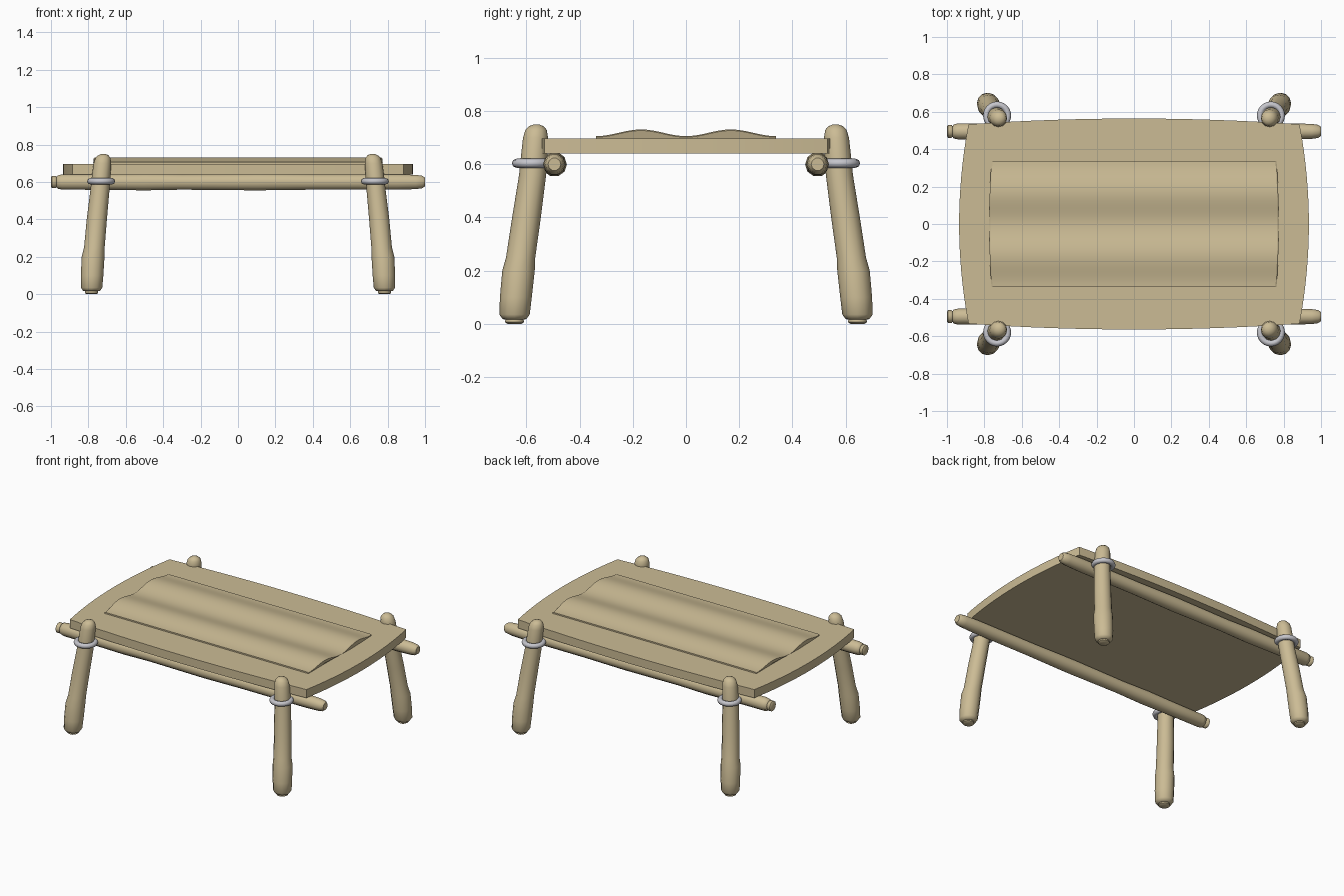
import bpy, bmesh, math
from mathutils import Vector

cube = bpy.data.objects.get("Cube")
if cube:
    bpy.data.objects.remove(cube)


def material(name, rgb):
    m = bpy.data.materials.new(name)
    m.use_nodes = True
    m.diffuse_color = (*rgb, 1)
    m.node_tree.nodes["Principled BSDF"].inputs["Base Color"].default_value = (*rgb, 1)
    return m


wood = material("pale wood", (0.60, 0.50, 0.30))
metal = material("grey binding", (0.56, 0.56, 0.60))


def finish(bm, name, mat, angle=40):
    bmesh.ops.recalc_face_normals(bm, faces=bm.faces)
    mesh = bpy.data.meshes.new(name)
    bm.to_mesh(mesh)
    bm.free()
    mesh.materials.append(mat)
    ob = bpy.data.objects.new(name, mesh)
    bpy.context.collection.objects.link(ob)
    bpy.ops.object.select_all(action='DESELECT')
    ob.select_set(True)
    bpy.context.view_layer.objects.active = ob
    bpy.ops.object.shade_smooth_by_angle(angle=math.radians(angle))
    return ob


def loft(bm, loops):
    """Bridge point loops of equal length and cap both ends."""
    rings = [[bm.verts.new(p) for p in loop] for loop in loops]
    n = len(rings[0])
    for a, b in zip(rings, rings[1:]):
        for i in range(n):
            j = (i + 1) % n
            bm.faces.new((a[i], a[j], b[j], b[i]))
    bm.faces.new(rings[0][::-1])
    bm.faces.new(rings[-1])


def pole(name, stations, u, v, sides=10):
    """Round pole through (centre, radius) stations, rings spanned by u and v."""
    bm = bmesh.new()
    angles = [math.tau * i / sides for i in range(sides)]
    loft(bm, [[Vector(c) + r * (math.cos(a) * u + math.sin(a) * v) for a in angles]
              for c, r in stations])
    return finish(bm, name, wood, 50)


X, Y, Z = Vector((1, 0, 0)), Vector((0, 1, 0)), Vector((0, 0, 1))

# Table top: slab with four gently bowed edges
steps = 16
hx, hy, bow_x, bow_y = 0.885, 0.533, 0.05, 0.031
outline = []
for i in range(steps):
    t = 2 * i / steps - 1
    outline.append((hx * t, -hy - bow_y * (1 - t * t)))
for i in range(steps):
    t = 2 * i / steps - 1
    outline.append((hx + bow_x * (1 - t * t), hy * t))
outline += [(-x, -y) for x, y in outline]
bm = bmesh.new()
loft(bm, [[(x, y, z) for x, y in outline] for z in (0.64, 0.697)])
finish(bm, "table_top", wood, 30)

# Raised centre panel with two long waves
half = 0.338
ys = [half * (2 * i / 32 - 1) for i in range(33)]
wave = [(y, 0.706 + 0.0125 * (1 - math.cos(math.tau * y / half))) for y in ys]
section = [(-half, 0.69)] + wave + [(half, 0.69)]
bm = bmesh.new()
loft(bm, [[(s * (0.762 + 0.012 * (1 - (y / half) ** 2) - inset), y, z - drop)
           for y, z in section]
          for s, inset, drop in ((-1, 0, 0.004), (-1, 0.006, 0),
                                 (1, 0.006, 0), (1, 0, 0.004))])
finish(bm, "wavy_panel", wood, 30)

# Two long rails under the top, with a stub at the left-hand end
rail = [(-1, 0.026), (-0.995, 0.034), (-0.975, 0.034), (-0.97, 0.028), (-0.965, 0.037),
        (-0.94, 0.043), (-0.7, 0.044), (-0.5, 0.047), (-0.3, 0.043), (0.1, 0.047),
        (0.4, 0.043), (0.85, 0.043), (0.95, 0.04), (0.985, 0.035), (1, 0.024)]
for side, label in ((-1, "front"), (1, "back")):
    pole(label + "_rail", [((x, side * 0.495, 0.6), r) for x, r in rail], Y, Z)

# Splayed legs: x, y, z and radius from the foot stub to the domed tip
leg = [(0.783, 0.645, 0, 0.026), (0.783, 0.645, 0.006, 0.036),
       (0.783, 0.645, 0.016, 0.034), (0.783, 0.645, 0.018, 0.045),
       (0.783, 0.645, 0.035, 0.057), (0.78, 0.64, 0.1, 0.06),
       (0.775, 0.63, 0.2, 0.061), (0.768, 0.622, 0.25, 0.055),
       (0.755, 0.6, 0.4, 0.054), (0.738, 0.577, 0.56, 0.051),
       (0.733, 0.572, 0.62, 0.05), (0.725, 0.566, 0.7, 0.047),
       (0.722, 0.564, 0.73, 0.04), (0.72, 0.563, 0.744, 0.026),
       (0.72, 0.563, 0.75, 0.01)]
for sx, side in ((-1, "right"), (1, "left")):
    for sy, end in ((-1, "front"), (1, "back")):
        pole(f"{end}_{side}_leg", [((sx * x, sy * y, z), r) for x, y, z, r in leg], X, Y, 12)
        # Binding ring where the leg meets the rail
        bpy.ops.mesh.primitive_torus_add(
            location=(sx * 0.732, sy * 0.58, 0.604), major_radius=0.058,
            minor_radius=0.017, major_segments=24, minor_segments=8)
        ring = bpy.context.object
        ring.name = f"{end}_{side}_ring"
        ring.data.materials.append(metal)
        bpy.ops.object.shade_smooth_by_angle(angle=math.radians(60))
